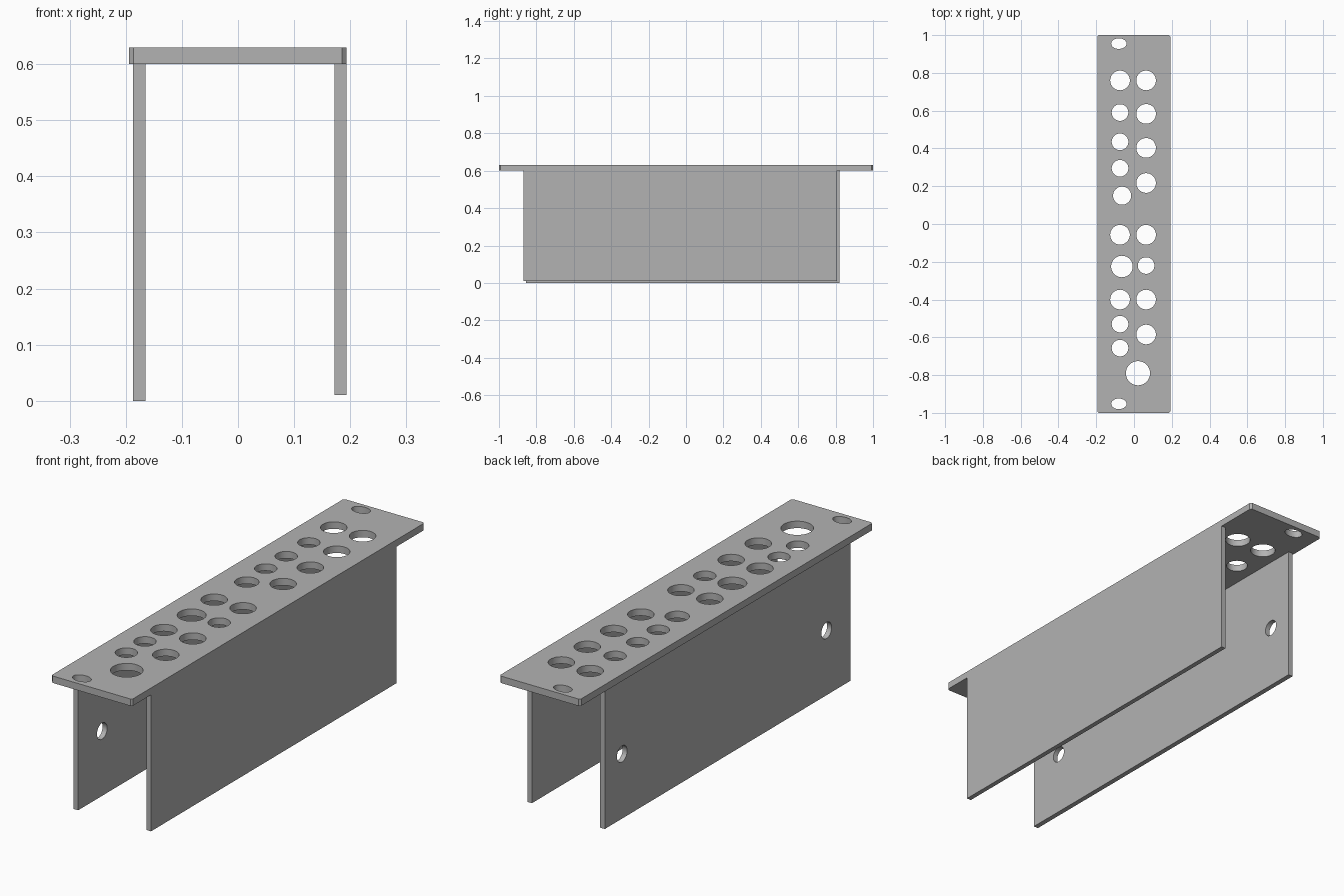
import bpy
import math

cube = bpy.data.objects.get("Cube")
if cube:
    bpy.data.objects.remove(cube, do_unlink=True)

grey = bpy.data.materials.new("plain_grey")
grey.use_nodes = True
colour = (0.45, 0.45, 0.45, 1)
grey.diffuse_color = colour
grey.node_tree.nodes["Principled BSDF"].inputs["Base Color"].default_value = colour


def apply_modifier(obj, mod):
    bpy.ops.object.select_all(action='DESELECT')
    obj.select_set(True)
    bpy.context.view_layer.objects.active = obj
    bpy.ops.object.modifier_apply(modifier=mod.name)


def box(name, low, high):
    """Box between two corners, with its size applied to the mesh."""
    centre = [(a + b) / 2 for a, b in zip(low, high)]
    bpy.ops.mesh.primitive_cube_add(size=1, location=centre)
    obj = bpy.context.object
    obj.name = name
    obj.scale = [b - a for a, b in zip(low, high)]
    bpy.ops.object.transform_apply(location=True, rotation=False, scale=True)
    obj.data.materials.append(grey)
    return obj


def drill(obj, centre, radius, stretch=1, rotation=(0, 0, 0)):
    """Cut one round or oval hole through a part."""
    bpy.ops.mesh.primitive_cylinder_add(vertices=48, radius=radius, depth=0.2,
                                        location=centre, rotation=rotation)
    cutter = bpy.context.object
    cutter.scale.x = stretch
    cutter.hide_render = True
    cutter.data.materials.append(grey)
    mod = obj.modifiers.new("hole", 'BOOLEAN')
    mod.operation = 'DIFFERENCE'
    mod.solver = 'EXACT'
    mod.object = cutter
    apply_modifier(obj, mod)
    bpy.data.objects.remove(cutter, do_unlink=True)


# Top plate with its four upright corner edges chamfered
TOP = 0.63
top_plate = box("top_plate", (-0.194, -1, 0.6), (0.193, 1, TOP))
weights = top_plate.data.attributes.new("bevel_weight_edge", 'FLOAT', 'EDGE')
for edge in top_plate.data.edges:
    a, b = (top_plate.data.vertices[i].co for i in edge.vertices)
    weights.data[edge.index].value = float(abs(a.z - b.z) > 0.01)
chamfer = top_plate.modifiers.new("chamfer", 'BEVEL')
chamfer.limit_method = 'WEIGHT'
chamfer.width = 0.008
chamfer.segments = 1
apply_modifier(top_plate, chamfer)

# Socket holes, grouped by column and size: (x, radius, y positions)
sockets = [
    (-0.074, 0.052, (0.76, -0.057, -0.4)),
    (-0.074, 0.044, (0.59, 0.435, 0.295, -0.53, -0.657)),
    (-0.063, 0.048, (0.15,)),
    (-0.064, 0.057, (-0.225,)),
    (0.064, 0.052, (0.76, 0.583, 0.403, 0.217, -0.057, -0.4, -0.585)),
    (0.064, 0.044, (-0.22,)),
    (0.021, 0.064, (-0.79,)),
]
for x, radius, rows in sockets:
    for y in rows:
        drill(top_plate, (x, y, TOP), radius)

# Oval mounting holes at both ends
for y in (0.955, -0.952):
    drill(top_plate, (-0.08, y, TOP), 0.028, stretch=1.45)

# Side walls, slightly offset from one another
box("left_wall", (0.172, -0.87, 0.01), (0.193, 0.807, 0.6))
right_wall = box("right_wall", (-0.187, -0.856, 0), (-0.165, 0.822, 0.6))

# Bolt holes in the right wall
for y in (0.704, -0.693):
    drill(right_wall, (-0.176, y, 0.28), 0.035, rotation=(0, math.pi / 2, 0))

# Flat faces with smooth hole linings
for obj in (top_plate, right_wall):
    bpy.ops.object.select_all(action='DESELECT')
    obj.select_set(True)
    bpy.context.view_layer.objects.active = obj
    bpy.ops.object.shade_smooth_by_angle(angle=math.radians(30))
